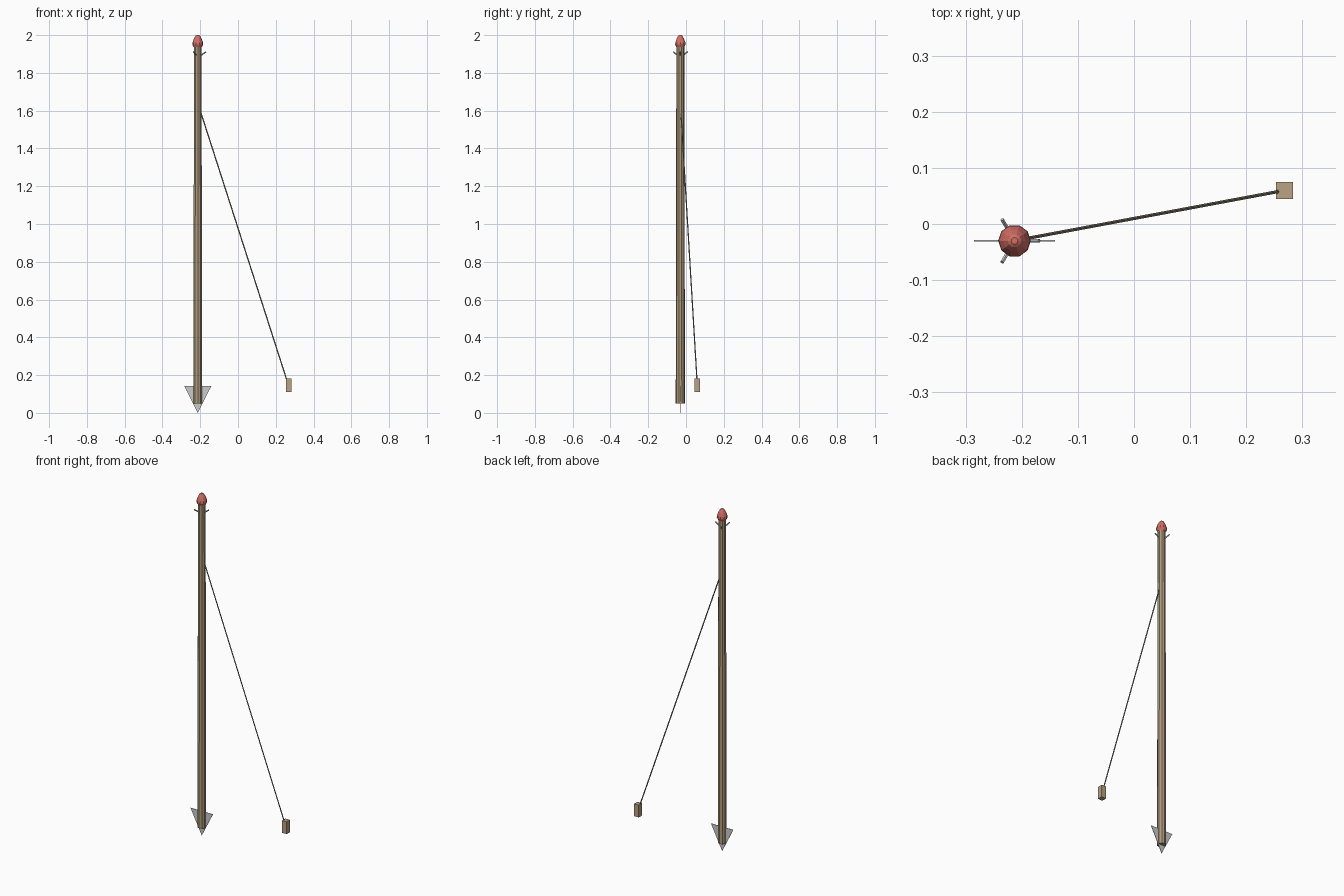
import bpy, bmesh, math
from mathutils import Vector

if "Cube" in bpy.data.objects:
    bpy.data.objects.remove(bpy.data.objects["Cube"])

CX, CY = -0.213, -0.03   # pole axis


def material(name, rgb):
    m = bpy.data.materials.new(name)
    m.diffuse_color = (*rgb, 1)
    m.use_nodes = True
    m.node_tree.nodes["Principled BSDF"].inputs["Base Color"].default_value = m.diffuse_color
    return m


wood = material("wood", (0.42, 0.32, 0.2))
tan = material("tan_wood", (0.48, 0.36, 0.23))
red = material("red", (0.65, 0.16, 0.13))
cord_mat = material("cord", (0.3, 0.26, 0.2))


def finish(name, bm, mat=None):
    bmesh.ops.recalc_face_normals(bm, faces=bm.faces)
    me = bpy.data.meshes.new(name)
    bm.to_mesh(me)
    bm.free()
    ob = bpy.data.objects.new(name, me)
    bpy.context.collection.objects.link(ob)
    if mat:
        me.materials.append(mat)
    return ob


def rod(name, a, b, r1, r2, sides, mat=None):
    a, b = Vector(a), Vector(b)
    d = b - a
    bm = bmesh.new()
    bmesh.ops.create_cone(bm, cap_ends=True, segments=sides, radius1=r1,
                          radius2=r2, depth=d.length)
    m = d.to_track_quat('Z', 'Y').to_matrix().to_4x4()
    m.translation = (a + b) / 2
    bmesh.ops.transform(bm, matrix=m, verts=bm.verts)
    return finish(name, bm, mat)


def lathe(name, profile, sides, mat):
    bm = bmesh.new()
    rings = [[bm.verts.new((CX + r * math.cos(math.tau * i / sides),
                            CY + r * math.sin(math.tau * i / sides), z))
              for i in range(sides)] for r, z in profile]
    for lo, hi in zip(rings, rings[1:]):
        for i in range(sides):
            j = (i + 1) % sides
            bm.faces.new((lo[i], lo[j], hi[j], hi[i]))
    bm.faces.new(rings[0])
    bm.faces.new(rings[-1])
    return finish(name, bm, mat)


# slightly tapered shaft
rod("pole", (CX, CY, 0.05), (CX, CY, 1.945), 0.0245, 0.021, 10, wood)

# rounded red knob on top
lathe("cap", [(0.022, 1.936), (0.029, 1.95), (0.0275, 1.962),
              (0.02, 1.982), (0.012, 1.996), (0.006, 2.0)], 10, red)

# three small upturned pegs below the cap
for i in range(3):
    c, s = math.cos(i * math.tau / 3), math.sin(i * math.tau / 3)
    rod(f"peg_{i + 1}", (CX + 0.015 * c, CY + 0.015 * s, 1.892),
        (CX + 0.044 * c, CY + 0.044 * s, 1.912), 0.004, 0.0035, 6)

# flat triangular ground spike
bm = bmesh.new()
tri = [bm.verts.new((CX + x, CY - 0.0012, z))
       for x, z in ((-0.072, 0.142), (0, 0), (0.072, 0.142))]
face = bm.faces.new(tri)
ext = bmesh.ops.extrude_face_region(bm, geom=[face])
moved = [v for v in ext["geom"] if isinstance(v, bmesh.types.BMVert)]
bmesh.ops.translate(bm, vec=(0, 0.0024, 0), verts=moved)
finish("spike", bm)

# guy cord and its wooden toggle
rod("cord", (CX + 0.018, CY + 0.0035, 1.585), (0.258, 0.058, 0.175),
    0.0033, 0.0033, 6, cord_mat)
bm = bmesh.new()
bmesh.ops.create_cube(bm, size=1)
bmesh.ops.scale(bm, vec=(0.03, 0.03, 0.072), verts=bm.verts)
bmesh.ops.translate(bm, vec=(0.268, 0.06, 0.147), verts=bm.verts)
finish("toggle", bm, tan)
